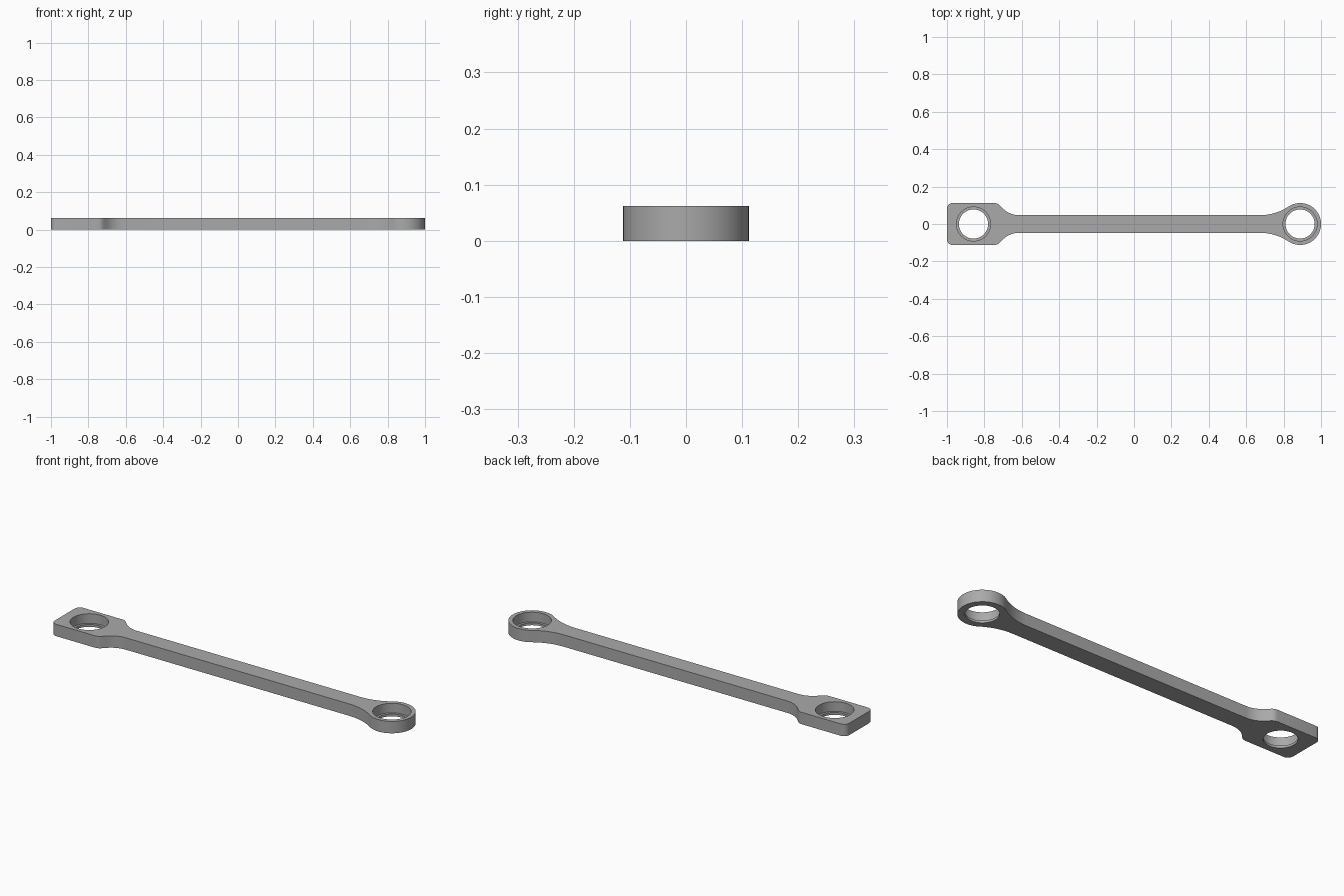
import bpy, bmesh, math
from mathutils import Vector

if "Cube" in bpy.data.objects:
    bpy.data.objects.remove(bpy.data.objects["Cube"], do_unlink=True)

HEIGHT = 0.062
HALF_BAR = 0.047
HALF_HEAD = 0.112
RING_X = 0.888
HOLES = (-0.858, RING_X)

steel = bpy.data.materials.new("grey_metal")
steel.use_nodes = True
GREY = (0.4, 0.4, 0.4, 1)
steel.diffuse_color = GREY
steel.node_tree.nodes["Principled BSDF"].inputs["Base Color"].default_value = GREY


def arc(cx, cy, r, a0, a1, n):
    return [Vector((cx + r * math.cos(a0 + (a1 - a0) * i / n),
                    cy + r * math.sin(a0 + (a1 - a0) * i / n))) for i in range(n + 1)]


def fillet(before, corner, after, r, n=8):
    """Round a corner of the outline with a tangent arc."""
    p, c, q = Vector(before), Vector(corner), Vector(after)
    u, v = (p - c).normalized(), (q - c).normalized()
    half = u.angle(v) / 2
    centre = c + (u + v).normalized() * r / math.sin(half)
    s = c + u * r / math.tan(half) - centre
    e = c + v * r / math.tan(half) - centre
    a0 = math.atan2(s.y, s.x)
    turn = math.remainder(math.atan2(e.y, e.x) - a0, math.tau)
    return arc(centre.x, centre.y, r, a0, a0 + turn, n)


# Upper half of the outline: square head, sloped shoulder, bar, ring
end, corner = (-1, 0), (-1, HALF_HEAD)
shoulder, neck, bar_end = (-0.73, HALF_HEAD), (-0.665, HALF_BAR), (0.6, HALF_BAR)
half = fillet(end, corner, shoulder, 0.03)
half += fillet(corner, shoulder, neck, 0.04)
half += fillet(shoulder, neck, bar_end, 0.12)

# Concave arc tangent to both the bar and the ring
R = 0.28
cy = HALF_BAR + R
cx = RING_X - math.sqrt((R + HALF_HEAD) ** 2 - cy ** 2)
meet = math.atan2(cy, cx - RING_X)
half += arc(cx, cy, R, -math.pi / 2, meet - math.pi, 14)
half += arc(RING_X, 0, HALF_HEAD, meet, 0, 28)[1:]
outline = half + [Vector((p.x, -p.y)) for p in reversed(half[:-1])]

# Solid link body
bm = bmesh.new()
face = bm.faces.new([bm.verts.new((p.x, p.y, 0)) for p in outline])
top = bmesh.ops.extrude_face_region(bm, geom=[face])["geom"]
bmesh.ops.translate(bm, vec=(0, 0, HEIGHT),
                    verts=[g for g in top if isinstance(g, bmesh.types.BMVert)])
bmesh.ops.recalc_face_normals(bm, faces=bm.faces)
mesh = bpy.data.meshes.new("link_arm")
bm.to_mesh(mesh)
bm.free()
mesh.materials.append(steel)
link = bpy.data.objects.new("link_arm", mesh)
bpy.context.collection.objects.link(link)
bpy.context.view_layer.objects.active = link


def bore(x, radius, z0):
    """Cut a round hole from z0 up through the top."""
    bpy.ops.mesh.primitive_cylinder_add(vertices=64, radius=radius, depth=0.2,
                                        location=(x, 0, z0 + 0.1))
    cutter = bpy.context.object
    cutter.name = "bore_cutter"
    cutter.hide_render = True
    cutter.data.materials.append(steel)
    mod = link.modifiers.new("bore", "BOOLEAN")
    mod.operation, mod.solver, mod.object = "DIFFERENCE", "EXACT", cutter
    bpy.context.view_layer.objects.active = link
    bpy.ops.object.modifier_apply(modifier=mod.name)
    bpy.data.objects.remove(cutter, do_unlink=True)


# Bearing seats with a thin retaining lip at the bottom
for x in HOLES:
    bore(x, 0.091, 0.012)
    bore(x, 0.078, -0.05)

bpy.ops.object.select_all(action="DESELECT")
link.select_set(True)
bpy.context.view_layer.objects.active = link
bpy.ops.object.shade_smooth_by_angle(angle=math.radians(30))
